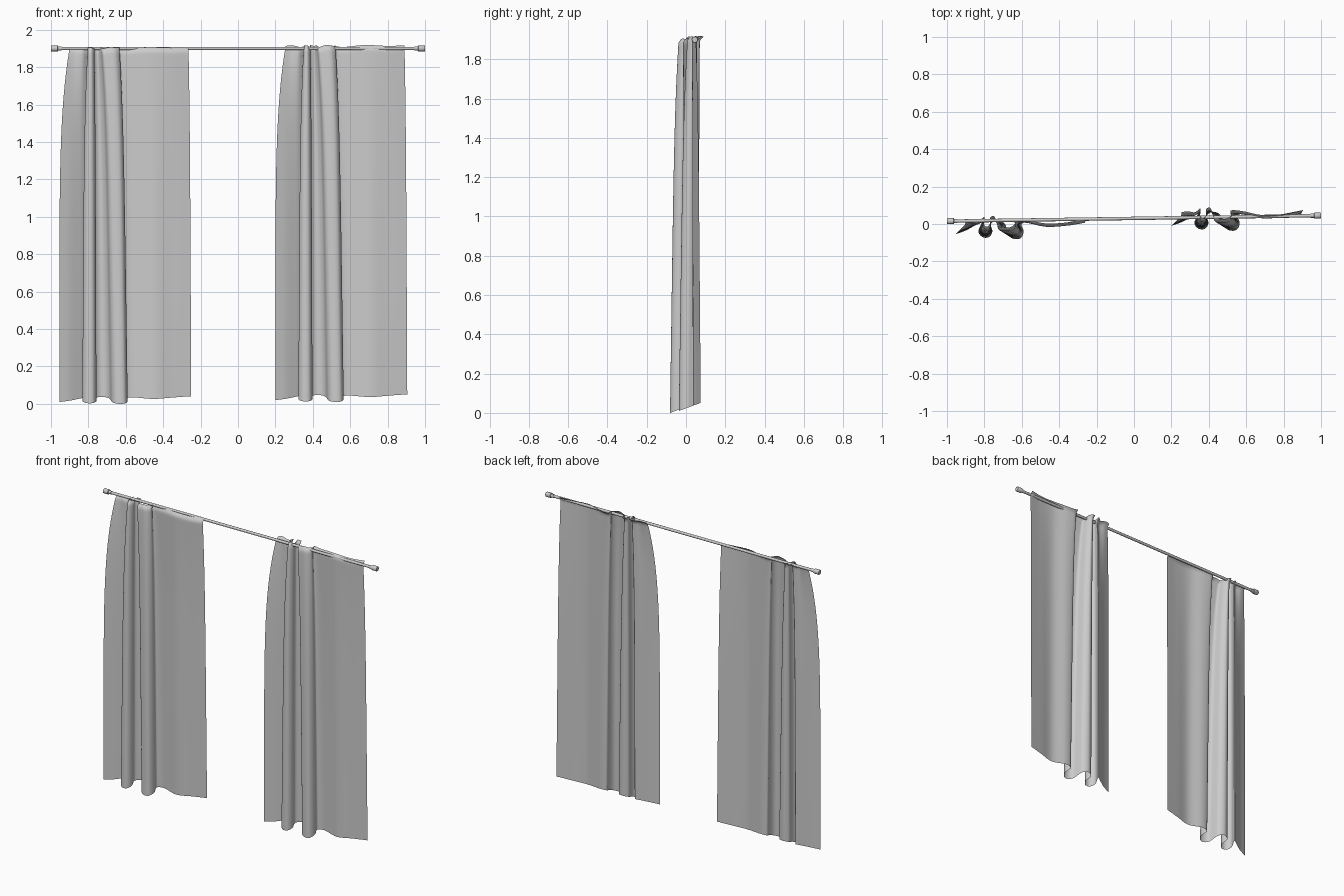
import bpy, bmesh, math
from mathutils import Vector

cube = bpy.data.objects.get("Cube")
if cube:
    bpy.data.objects.remove(cube, do_unlink=True)

ROD_Z = 1.9


def make_material(name, value):
    mat = bpy.data.materials.new(name)
    mat.use_nodes = True
    colour = (value, value, value, 1)
    mat.diffuse_color = colour
    mat.node_tree.nodes["Principled BSDF"].inputs["Base Color"].default_value = colour
    return mat


grey = make_material("light grey", 0.6)


def finish(bm, name, angle):
    mesh = bpy.data.meshes.new(name)
    bm.to_mesh(mesh)
    bm.free()
    mesh.materials.append(grey)
    obj = bpy.data.objects.new(name, mesh)
    bpy.context.collection.objects.link(obj)
    bpy.ops.object.select_all(action="DESELECT")
    obj.select_set(True)
    bpy.context.view_layer.objects.active = obj
    bpy.ops.object.shade_smooth_by_angle(angle=math.radians(angle))
    return obj


def rod_point(x):
    return Vector((x, 0.03 + 0.015 * x, ROD_Z))


# Turned shape along the rod: a list of (x, radius) rings, capped at both ends
def turned(name, rings, sides=20):
    bm = bmesh.new()
    loops = []
    for x, radius in rings:
        centre = rod_point(x)
        loops.append([bm.verts.new(centre + radius * Vector((0, math.cos(a), math.sin(a))))
                      for a in (math.tau * i / sides for i in range(sides))])
    for low, high in zip(loops, loops[1:]):
        for i in range(sides):
            j = (i + 1) % sides
            bm.faces.new((low[i], low[j], high[j], high[i]))
    bm.faces.new(loops[0])
    bm.faces.new(loops[-1])
    bmesh.ops.recalc_face_normals(bm, faces=bm.faces)
    return finish(bm, name, 40)


turned("curtain_rod", [(-0.97, 0.009), (0.97, 0.009)])
for side, label in ((-1, "right"), (1, "left")):
    turned(label + "_finial", [(side * x, r) for x, r in
           ((0.945, 0.011), (0.962, 0.011), (0.964, 0.016), (0.997, 0.016), (1.0, 0.014))])

# Cloth cross-sections seen from above, at the hem and at the rod
HEM = [(-.955, -.055), (-.90, -.035), (-.845, -.005), (-.815, .01), (-.832, -.04),
       (-.81, -.07), (-.775, -.07), (-.757, -.04), (-.765, 0), (-.73, .02),
       (-.69, 0), (-.67, -.06), (-.64, -.08), (-.605, -.075), (-.59, -.04),
       (-.60, 0), (-.55, .01), (-.45, -.01), (-.35, .01), (-.25, .03)]
HEAD = [(-.90, 0), (-.87, .005), (-.83, 0), (-.80, .02), (-.803, -.01),
        (-.795, -.03), (-.78, -.03), (-.768, -.01), (-.77, .015), (-.75, .025),
        (-.735, 0), (-.725, -.03), (-.70, -.035), (-.66, -.035), (-.635, -.015),
        (-.635, .01), (-.57, .005), (-.47, -.015), (-.36, -.01), (-.265, .005)]


# Smooth curve through the given points
def smooth_path(points, steps=6):
    p = [Vector(q) for q in points]
    p = [2 * p[0] - p[1]] + p + [2 * p[-1] - p[-2]]
    path = []
    for a, b, c, d in zip(p, p[1:], p[2:], p[3:]):
        for k in range(steps):
            t = k / steps
            path.append(0.5 * (2 * b + (c - a) * t + (2 * a - 5 * b + 4 * c - d) * t ** 2
                               + (3 * b - a - 3 * c + d) * t ** 3))
    return path + [p[-2]]


# Hanging cloth, blended from the hem section up to the gathered head
def curtain(name, shift, ripple, rows=60):
    hem, head = smooth_path(HEM), smooth_path(HEAD)
    last = len(hem) - 1
    bm = bmesh.new()
    grid = []
    for r in range(rows + 1):
        t = 1 - (1 - r / rows) ** 1.5
        row = []
        for i, (low, high) in enumerate(zip(hem, head)):
            u = i / last
            straight = 0.6 * min(1, u * 3)
            blend = straight * t + (1 - straight) * t ** 6
            pos = low.lerp(high, blend)
            bottom = min(0.04, max(0, 0.03 + 0.37 * low.y))
            top = ROD_Z + 0.004 + ripple * math.sin(u * 40) * math.sin(u * 13)
            # top edge rolls back over the rod
            roll = max(0, (t - 0.985) / 0.015) ** 2
            y = pos.y + 0.018 * roll
            z = bottom + (top - bottom) * t
            row.append(bm.verts.new(Vector((pos.x, y, z)) + Vector(shift)))
        grid.append(row)
    for a, b in zip(grid, grid[1:]):
        for i in range(last):
            bm.faces.new((a[i], a[i + 1], b[i + 1], b[i]))
    return finish(bm, name, 80)


curtain("right_curtain", (0, 0, 0), 0.004)
curtain("left_curtain", (1.155, 0.045, 0.01), 0.006)
